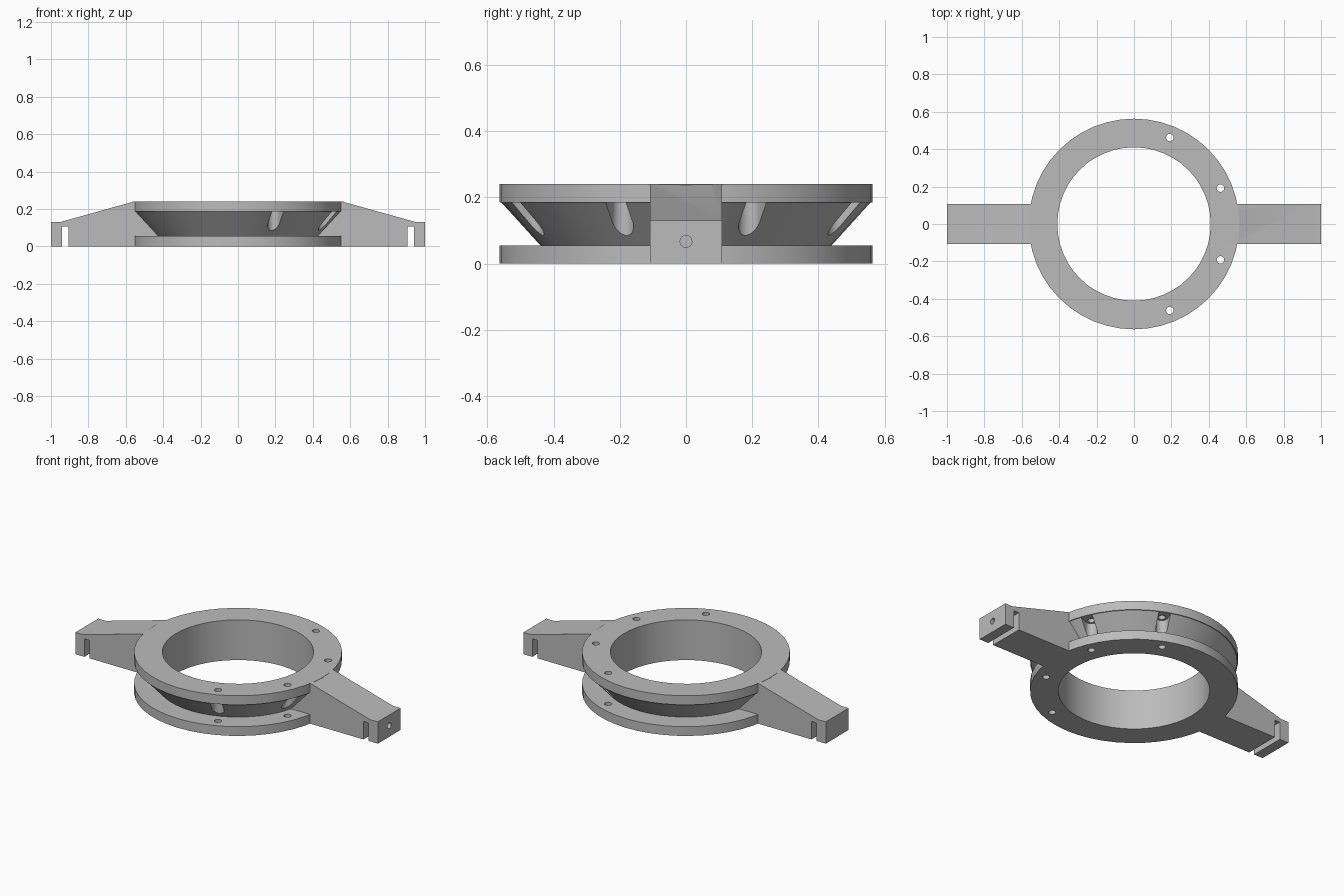
import bpy, bmesh, math
from mathutils import Matrix, Vector

cube = bpy.data.objects.get("Cube")
if cube:
    bpy.data.objects.remove(cube, do_unlink=True)

HEIGHT, FLANGE = 0.24, 0.055
R_OUT, R_IN, R_BOLT = 0.563, 0.41, 0.5
ARM_HALF = 0.108

grey = bpy.data.materials.new("plain grey")
grey.use_nodes = True
colour = (0.5, 0.5, 0.5, 1)
grey.diffuse_color = colour
grey.node_tree.nodes["Principled BSDF"].inputs["Base Color"].default_value = colour


def make_object(name, bm):
    bmesh.ops.recalc_face_normals(bm, faces=bm.faces)
    mesh = bpy.data.meshes.new(name)
    bm.to_mesh(mesh)
    bm.free()
    mesh.materials.append(grey)
    obj = bpy.data.objects.new(name, mesh)
    bpy.context.collection.objects.link(obj)
    return obj


def lathe(name, profile, steps):
    """Spin a closed (radius, z) profile around the z axis."""
    bm = bmesh.new()
    rings = []
    for i in range(steps):
        a = math.tau * i / steps
        rings.append([bm.verts.new((r * math.cos(a), r * math.sin(a), z)) for r, z in profile])
    n = len(profile)
    for i in range(steps):
        a, b = rings[i], rings[(i + 1) % steps]
        for j in range(n):
            k = (j + 1) % n
            bm.faces.new((a[j], b[j], b[k], a[k]))
    return make_object(name, bm)


def prism(name, outline, vector, matrix=Matrix()):
    """Extrude a closed outline of 3D points along a vector."""
    bm = bmesh.new()
    face = bm.faces.new([bm.verts.new(p) for p in outline])
    new = bmesh.ops.extrude_face_region(bm, geom=[face])["geom"]
    verts = [v for v in new if isinstance(v, bmesh.types.BMVert)]
    bmesh.ops.translate(bm, verts=verts, vec=Vector(vector))
    bm.transform(matrix)
    return make_object(name, bm)


def circle(radius, steps=16, start=0.0, sweep=math.tau):
    return [(radius * math.cos(start + sweep * i / steps),
             radius * math.sin(start + sweep * i / steps)) for i in range(steps)]


def combine(target, other, operation):
    """Apply a boolean and remove the helper object."""
    mod = target.modifiers.new("combine", 'BOOLEAN')
    mod.operation, mod.solver, mod.object = operation, 'EXACT', other
    bpy.context.view_layer.objects.active = target
    bpy.ops.object.modifier_apply(modifier=mod.name)
    bpy.data.objects.remove(other, do_unlink=True)


# Flanged ring with a conical waist
ring = lathe("flanged_ring", [
    (R_IN, 0), (R_OUT, 0), (R_OUT, FLANGE), (0.44, FLANGE),
    (0.558, HEIGHT - FLANGE), (R_OUT, HEIGHT - FLANGE),
    (R_OUT, HEIGHT), (R_IN, HEIGHT)], 48)

# Access slots in the waist and bolt holes through both flanges
half = 0.033
slot = [(x, y, 0) for x, y in circle(half, 12, math.pi / 2, math.pi)]
slot += [(0, -half, 0), (0.2, -half, 0), (0.2, half, 0)]
for k in range(8):
    place = Matrix.Rotation(math.radians(22.5 + 45 * k), 4, 'Z') @ Matrix.Translation((R_BOLT, 0, 0))
    groove = prism("slot_cutter", slot, (0, 0, HEIGHT - 2 * FLANGE),
                   place @ Matrix.Translation((0, 0, FLANGE)))
    combine(ring, groove, 'DIFFERENCE')
    hole = prism("bolt_cutter", [(x, y, -0.1) for x, y in circle(0.02)], (0, 0, 0.5), place)
    combine(ring, hole, 'DIFFERENCE')

# Tapered arms, each with a cross slot and a screw hole in the tip
arm_profile = [(0.42, 0), (0.905, 0), (0.905, 0.107), (0.94, 0.107), (0.94, 0),
               (1, 0), (1, 0.13), (0.95, 0.13), (0.555, HEIGHT), (0.42, HEIGHT)]
for angle in (0, math.pi):
    turn = Matrix.Rotation(angle, 4, 'Z')
    arm = prism("arm", [(x, -ARM_HALF, z) for x, z in arm_profile], (0, 2 * ARM_HALF, 0), turn)
    tip_hole = prism("tip_cutter", [(0.92, y, z + 0.067) for y, z in circle(0.018)], (0.2, 0, 0), turn)
    combine(arm, tip_hole, 'DIFFERENCE')
    combine(ring, arm, 'UNION')

ring.name = "flanged_ring_with_arms"
bpy.ops.object.select_all(action='DESELECT')
ring.select_set(True)
bpy.context.view_layer.objects.active = ring
bpy.ops.object.shade_smooth_by_angle(angle=math.radians(30))
